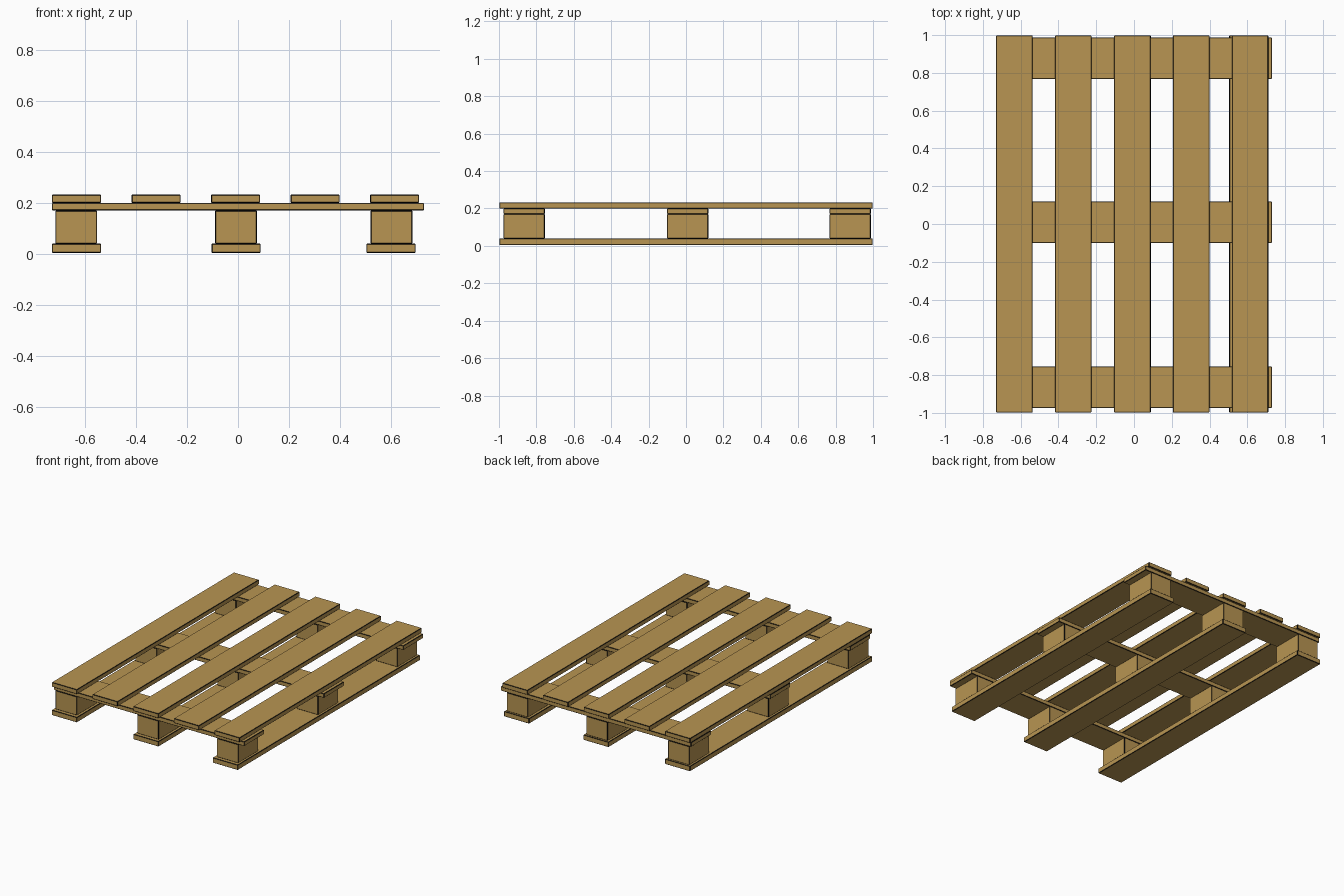
import bpy

if "Cube" in bpy.data.objects:
    bpy.data.objects.remove(bpy.data.objects["Cube"])

wood = bpy.data.materials.new("tan wood")
wood.diffuse_color = (0.48, 0.30, 0.085, 1)
wood.use_nodes = True
wood.node_tree.nodes["Principled BSDF"].inputs["Base Color"].default_value = wood.diffuse_color
dark = bpy.data.materials.new("dark worn edge")
dark.diffuse_color = (0.005, 0.005, 0.005, 1)
dark.use_nodes = True
dark.node_tree.nodes["Principled BSDF"].inputs["Base Color"].default_value = dark.diffuse_color


def box(name, x, y, z):
    """Box spanning the given (min, max) ranges, with narrow dark chamfered edges."""
    bpy.ops.mesh.primitive_cube_add(size=1, location=[(a + b) / 2 for a, b in (x, y, z)])
    ob = bpy.context.object
    ob.name = name
    ob.scale = [b - a for a, b in (x, y, z)]
    bpy.ops.object.transform_apply(location=False, rotation=False, scale=True)
    ob.data.materials.append(wood)
    ob.data.materials.append(dark)
    bevel = ob.modifiers.new("chamfer", "BEVEL")
    bevel.width = 0.003
    bevel.segments = 1
    bevel.material = 1


# layer heights: runners, blocks, cross boards, deck planks
Z = (0.004, 0.040, 0.170, 0.200, 0.232)
LENGTH = (-0.998, 0.998)
ROWS = [(-0.975, -0.755), (-0.101, 0.119), (0.768, 0.988)]

# deck planks running front to back
for i in range(5):
    x = -0.73 + i * 0.312
    box(f"deck_plank_{i + 1}", (x, x + 0.193), LENGTH, (Z[3], Z[4]))

# cross boards under the deck
for j, y in enumerate(ROWS):
    box(f"cross_board_{j + 1}", (-0.73, 0.73), y, (Z[2], Z[3]))

# bottom runners, each carrying three spacer blocks
for i, (rx, bx) in enumerate([(-0.73, -0.717), (-0.104, -0.09), (0.504, 0.52)]):
    box(f"bottom_runner_{i + 1}", (rx, rx + 0.193), LENGTH, (Z[0], Z[1]))
    for j, y in enumerate(ROWS):
        box(f"spacer_block_{i + 1}_{j + 1}", (bx, bx + 0.164), y, (Z[1], Z[2]))
